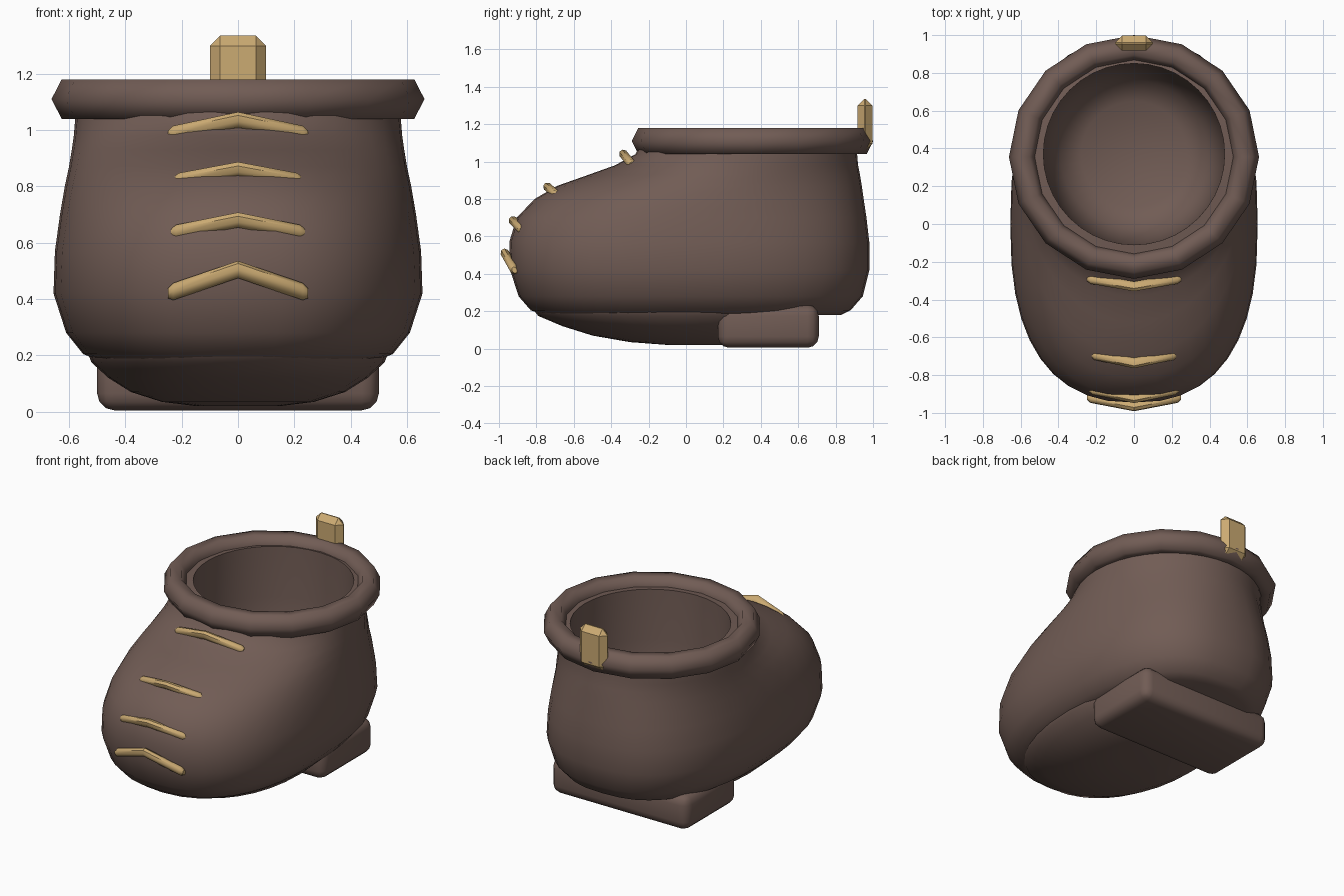
import bpy, bmesh, math
from mathutils import Vector

cube = bpy.data.objects.get("Cube")
if cube:
    bpy.data.objects.remove(cube, do_unlink=True)


def material(name, color):
    mat = bpy.data.materials.new(name)
    mat.use_nodes = True
    mat.diffuse_color = color
    mat.node_tree.nodes["Principled BSDF"].inputs["Base Color"].default_value = color
    return mat


brown = material("brown leather", (0.165, 0.107, 0.09, 1))
tan = material("tan cord", (0.6, 0.405, 0.17, 1))


def finish(name, bm, mat, angle=180):
    """Turn a bmesh into a shaded object."""
    bmesh.ops.recalc_face_normals(bm, faces=bm.faces)
    mesh = bpy.data.meshes.new(name)
    bm.to_mesh(mesh)
    bm.free()
    mesh.materials.append(mat)
    obj = bpy.data.objects.new(name, mesh)
    bpy.context.collection.objects.link(obj)
    bpy.ops.object.select_all(action="DESELECT")
    obj.select_set(True)
    bpy.context.view_layer.objects.active = obj
    bpy.ops.object.shade_smooth_by_angle(angle=math.radians(angle))
    return obj


def egg_ring(z, front, back, half_width, centre, power, count):
    """Horizontal superellipse with its own front and back reach."""
    points = []
    for i in range(count):
        a = math.tau * i / count
        c, s = math.cos(a), math.sin(a)
        reach = back - centre if s > 0 else centre - front
        x = half_width * math.copysign(abs(c) ** (2 / power), c)
        y = centre + reach * math.copysign(abs(s) ** (2 / power), s)
        points.append(Vector((x, y, z)))
    return points


def loft(rings, caps=True, closed=False):
    bm = bmesh.new()
    rows = [[bm.verts.new(p) for p in ring] for ring in rings]
    pairs = list(zip(rows, rows[1:]))
    if closed:
        pairs.append((rows[-1], rows[0]))
    for low, high in pairs:
        for i in range(len(low)):
            j = (i + 1) % len(low)
            bm.faces.new((low[i], low[j], high[j], high[i]))
    if caps:
        bm.faces.new(rows[0])
        bm.faces.new(rows[-1])
    return bm


def rounded_box(name, low, high, bevel, segments, mat, angle):
    low, high = Vector(low), Vector(high)
    bm = bmesh.new()
    bmesh.ops.create_cube(bm, size=1)
    for v in bm.verts:
        v.co = (low + high) / 2 + v.co * (high - low)
    bmesh.ops.bevel(bm, geom=bm.edges[:], offset=bevel, segments=segments,
                    profile=0.5, affect="EDGES")
    return finish(name, bm, mat, angle)


# Boot: outer skin going up, then the lining going down to the floor
# z, front, back, half width, centre, power
outer = [
    (0.18, -0.76, 0.83, 0.49, 0.0, 2.5),
    (0.205, -0.83, 0.88, 0.55, 0.0, 2.5),
    (0.28, -0.895, 0.945, 0.61, 0.0, 2.5),
    (0.42, -0.94, 0.98, 0.655, 0.0, 2.5),
    (0.57, -0.945, 0.98, 0.65, 0.0, 2.45),
    (0.7, -0.905, 0.965, 0.632, 0.05, 2.35),
    (0.8, -0.81, 0.95, 0.615, 0.12, 2.2),
    (0.87, -0.69, 0.94, 0.6, 0.2, 2.1),
    (0.93, -0.52, 0.93, 0.59, 0.26, 2),
    (0.98, -0.38, 0.92, 0.583, 0.3, 2),
    (1.04, -0.27, 0.915, 0.578, 0.32, 2),
    (1.12, -0.23, 0.91, 0.57, 0.34, 2),
]
# z, radius
lining = [(1.13, 0.48), (0.8, 0.475), (0.5, 0.45), (0.36, 0.39), (0.29, 0.28)]
rings = [egg_ring(*row, 40) for row in outer]
rings += [egg_ring(z, 0.37 - r, 0.37 + r, r, 0.37, 2, 40) for z, r in lining]
finish("boot", loft(rings), brown, 50)

# Rolled collar: hexagonal section swept round the opening
sections = []
for k in range(6):
    a = math.tau * k / 6
    r = 0.59 + 0.072 * math.cos(a)
    z = 1.11 + 0.081 * math.sin(a)
    sections.append(egg_ring(z, 0.355 - r * 0.975, 0.355 + r * 0.975, r, 0.355, 2, 16))
finish("collar", loft(sections, caps=False, closed=True), brown)

# Domed sole under the toe
sole = [
    (0.02, -0.1, 0.3, 0.15, 0.1, 2),
    (0.035, -0.3, 0.42, 0.27, 0.0, 2),
    (0.07, -0.5, 0.5, 0.38, 0.0, 2.1),
    (0.12, -0.66, 0.56, 0.46, 0.0, 2.2),
    (0.175, -0.79, 0.6, 0.52, 0.0, 2.3),
    (0.2, -0.81, 0.6, 0.53, 0.0, 2.3),
]
finish("sole", loft([egg_ring(*row, 32) for row in sole]), brown, 50)

# Heel block and pull tab
rounded_box("heel", (-0.5, 0.17, 0.005), (0.5, 0.71, 0.235), 0.06, 3, brown, 40)
rounded_box("pull_tab", (-0.1, 0.918, 1.06), (0.1, 0.997, 1.335), 0.036, 1, tan, 30)

# Laces: chevron cords bent round the front
# apex y, apex z, end y, end z, half span
laces = [
    (-0.33, 1.035, -0.29, 0.985, 0.235),
    (-0.735, 0.86, -0.69, 0.82, 0.215),
    (-0.92, 0.68, -0.875, 0.635, 0.225),
    (-0.965, 0.505, -0.92, 0.425, 0.235),
]
for n, (y, z, end_y, end_z, span) in enumerate(laces):
    along = Vector((0, end_y - y, end_z - z)).normalized()
    across = along.cross(Vector((1, 0, 0)))
    stations = []
    for t in (-1.06, -0.98, 0, 0.98, 1.06):
        size = 0.55 if abs(t) > 1 else 1
        centre = Vector((t * span, y + (end_y - y) * abs(t), z + (end_z - z) * abs(t)))
        stations.append([centre + size * (along * 0.032 * math.cos(a) + across * 0.025 * math.sin(a))
                         for a in (math.tau * (k + 0.5) / 8 for k in range(8))])
    finish(f"lace_{n + 1}", loft(stations), tan, 40)
